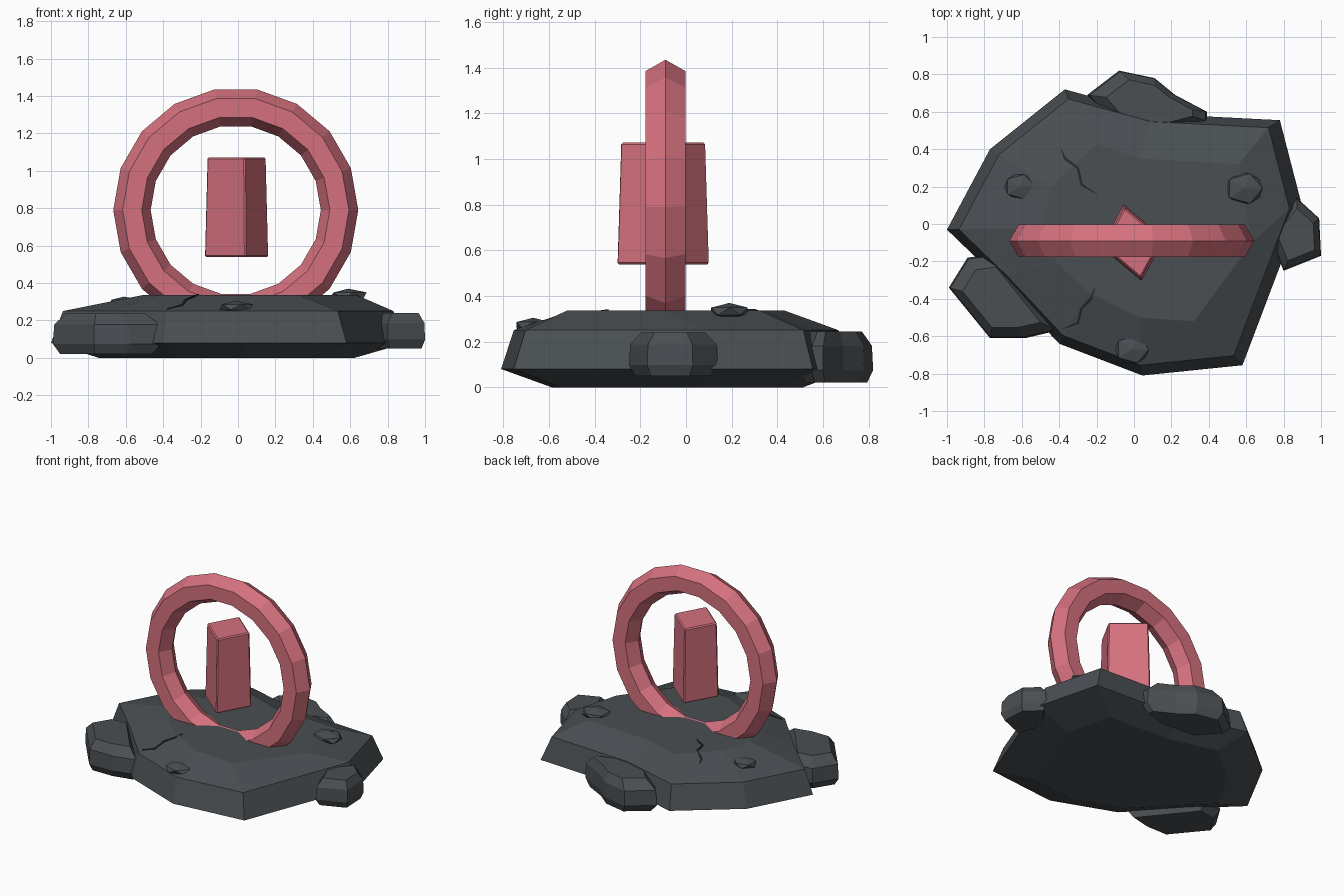
import bpy, bmesh, math
from mathutils import Vector
from mathutils.bvhtree import BVHTree

if "Cube" in bpy.data.objects:
    bpy.data.objects.remove(bpy.data.objects["Cube"], do_unlink=True)


def material(name, colour):
    m = bpy.data.materials.new(name)
    m.use_nodes = True
    m.diffuse_color = (*colour, 1)
    m.node_tree.nodes["Principled BSDF"].inputs["Base Color"].default_value = (*colour, 1)
    return m


stone = material("dark grey stone", (0.068, 0.077, 0.085))
pink = material("rose pink", (0.66, 0.165, 0.21))
black = material("crack black", (0.02, 0.022, 0.025))


def finish(bm, name, mat):
    bmesh.ops.recalc_face_normals(bm, faces=bm.faces)
    me = bpy.data.meshes.new(name)
    bm.to_mesh(me)
    bm.free()
    me.materials.append(mat)
    ob = bpy.data.objects.new(name, me)
    bpy.context.collection.objects.link(ob)
    return ob


def loft(name, loops, mat, closed=False):
    """Join loops of equal length; cap the ends, or close into a ring."""
    bm = bmesh.new()
    rows = [[bm.verts.new(p) for p in loop] for loop in loops]
    n = len(rows[0])
    pairs = list(zip(rows, rows[1:])) + ([(rows[-1], rows[0])] if closed else [])
    for a, b in pairs:
        for i in range(n):
            j = (i + 1) % n
            bm.faces.new((a[i], a[j], b[j], b[i]))
    if not closed:
        bm.faces.new(rows[0])
        bm.faces.new(rows[-1])
    return finish(bm, name, mat)


def shrunk(outline, scale, z):
    cx = sum(p[0] for p in outline) / len(outline)
    cy = sum(p[1] for p in outline) / len(outline)
    return [(cx + (x - cx) * scale, cy + (y - cy) * scale, z) for x, y in outline]


# Rock platform: widest near the ground, sloping shoulder, flat plateau
rim = [(-1, -.03), (-.77, .4), (-.37, .72), (.1, .59), (.78, .555),
       (.9, .09), (.58, -.755), (.045, -.81), (-.4, -.64), (-.72, -.3)]
plateau = [(-.5, -.02), (-.44, .2), (-.2, .43), (.03, .35), (.56, .32),
           (.63, -.1), (.32, -.52), (.03, -.5), (-.24, -.37), (-.42, -.2)]
base = loft("rock_platform", [shrunk(rim, .72, 0), shrunk(rim, 1, .08),
            shrunk(rim, .93, .25), [(x, y, .337) for x, y in plateau]], stone)
surface = BVHTree.FromObject(base, bpy.context.evaluated_depsgraph_get())


def ground(x, y):
    hit = surface.ray_cast(Vector((x, y, 2)), Vector((0, 0, -1)))[0]
    return hit.z if hit else 0


# Side boulders set into the rim
boulders = {
    "back_boulder": ([(-.25, .69), (-.08, .82), (.11, .78), (.22, .69), (.39, .6),
                      (.39, .55), (.2, .5), (-.1, .52)], .02, .245),
    "front_right_boulder": ([(-.99, -.34), (-.89, -.18), (-.74, -.16), (-.41, -.57),
                             (-.58, -.61), (-.77, -.61)], .02, .24),
    "left_boulder": ([(.87, .14), (.99, .03), (1, -.17), (.8, -.25), (.72, -.05)], .05, .24),
}
for name, (outline, low, high) in boulders.items():
    h = high - low
    loft(name, [shrunk(outline, .85, low), shrunk(outline, 1, low + h * .25),
                shrunk(outline, .97, low + h * .72), shrunk(outline, .72, high)], stone)

# Small stones half sunk in the surface
stones = [(-.61, .2, .09), (.59, .19, .11), (-.01, -.67, .1)]
for k, (x, y, r) in enumerate(stones):
    bm = bmesh.new()
    bmesh.ops.create_icosphere(bm, subdivisions=1, radius=1)
    for v in bm.verts:
        v.co = Vector((x + v.co.x * r, y + v.co.y * r * .85, ground(x, y) + v.co.z * r * .33))
    finish(bm, "small_stone_%d" % (k + 1), stone)

# Thin cracks draped over the surface
cracks = [[(-.39, .4), (-.37, .35), (-.3, .3), (-.28, .21), (-.2, .16)],
          [(-.21, -.34), (-.23, -.4), (-.28, -.45), (-.3, -.53), (-.38, -.56)]]
for k, path in enumerate(cracks):
    loops = []
    last = len(path) - 1
    for i, (x, y) in enumerate(path):
        a, b = Vector(path[max(i - 1, 0)]), Vector(path[min(i + 1, last)])
        side = (b - a).normalized().orthogonal() * (.007 if 0 < i < last else .002)
        l, r = Vector((x, y)) + side, Vector((x, y)) - side
        loops.append([(p.x, p.y, ground(p.x, p.y) + dz)
                      for p, dz in ((l, -.004), (l, .005), (r, .005), (r, -.004))])
    loft("crack_%d" % (k + 1), loops, black)

# Standing ring: hexagonal section swept around eighteen sides
section = [(.655, 0), (.605, .087), (.503, .087), (.455, 0), (.503, -.087), (.605, -.087)]
sides = 18
ring = []
for i in range(sides):
    t = math.tau * i / sides
    ring.append([(-.012 + r * math.cos(t), -.09 + d, .79 + r * math.sin(t)) for r, d in section])
loft("standing_ring", ring, pink, closed=True)

# Floating tapered block in the middle of the ring
corners = [(.04, -.305), (.165, -.08), (-.055, .105), (-.18, -.12)]
block = loft("floating_block", [shrunk(corners, 1, .538), shrunk(corners, .92, 1.072)], pink)
bevel = block.modifiers.new("edge_bevel", "BEVEL")
bevel.width = .008
bevel.segments = 1
